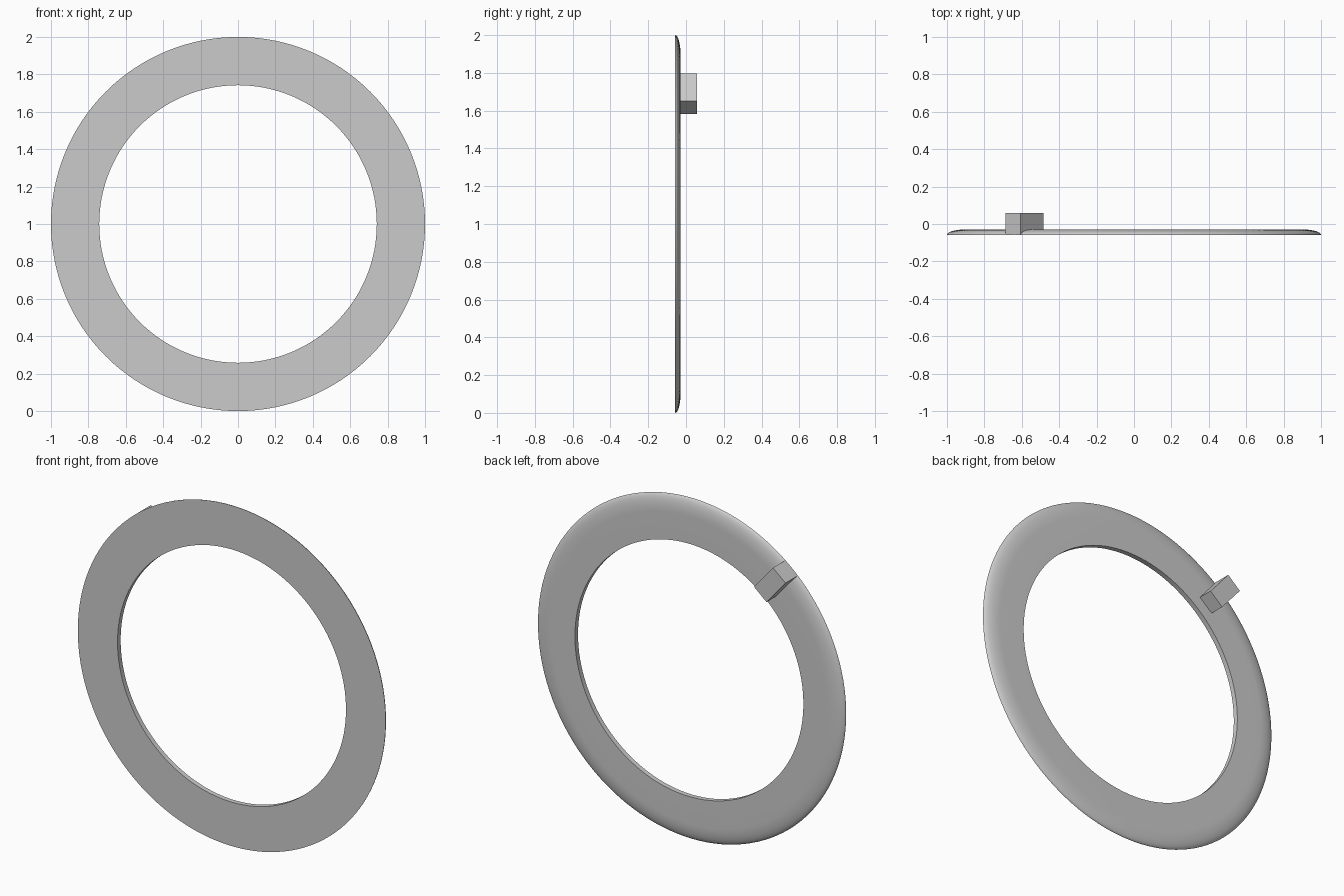
import bpy, bmesh
from math import sin, cos, pi, radians
from mathutils import Matrix, Vector

default = bpy.data.objects.get("Cube")
if default:
    bpy.data.objects.remove(default, do_unlink=True)

grey = bpy.data.materials.new("light grey")
grey.use_nodes = True
colour = (0.6, 0.6, 0.6, 1)
grey.diffuse_color = colour
grey.node_tree.nodes["Principled BSDF"].inputs["Base Color"].default_value = colour

FRONT, RING_BACK, TAB_BACK = -0.058, -0.029, 0.058
OUTER, INNER, ROUND = 1.0, 0.742, 0.1
CENTRE = Vector((0, 0, 1))


def finish(name, bm):
    bmesh.ops.recalc_face_normals(bm, faces=bm.faces)
    mesh = bpy.data.meshes.new(name)
    bm.to_mesh(mesh)
    bm.free()
    mesh.materials.append(grey)
    obj = bpy.data.objects.new(name, mesh)
    bpy.context.collection.objects.link(obj)
    return obj


# Flat ring, with its outer back edge rounded over
depth = RING_BACK - FRONT
steps = 12
profile = [(INNER, RING_BACK), (INNER, FRONT)]
for i in range(steps + 1):
    a = pi / 2 * i / steps
    profile.append((OUTER - ROUND + ROUND * cos(a), FRONT + depth * sin(a)))

bm = bmesh.new()
verts = [bm.verts.new((r, y, 1)) for r, y in profile]
edges = [bm.edges.new((v, verts[(i + 1) % len(verts)])) for i, v in enumerate(verts)]
bmesh.ops.spin(bm, geom=verts + edges, cent=CENTRE, axis=(0, 1, 0),
               angle=2 * pi, steps=128)
bmesh.ops.remove_doubles(bm, verts=bm.verts, dist=0.0002)
ring = finish("ring", bm)
bpy.ops.object.select_all(action='DESELECT')
ring.select_set(True)
bpy.context.view_layer.objects.active = ring
bpy.ops.object.shade_smooth_by_angle(angle=radians(40))

# Square-cut tab on the back, pointing outwards; sits just behind the front face
tab_front = FRONT + 0.002
size = Vector((0.19, TAB_BACK - tab_front, 0.106))
bm = bmesh.new()
bmesh.ops.create_cube(bm, size=1)
place = (Matrix.Translation(CENTRE) @ Matrix.Rotation(-radians(130.3), 4, 'Y')
         @ Matrix.Translation((0.904, (tab_front + TAB_BACK) / 2, 0))
         @ Matrix.Diagonal(size).to_4x4())
bmesh.ops.transform(bm, matrix=place, verts=bm.verts)
finish("tab", bm)
